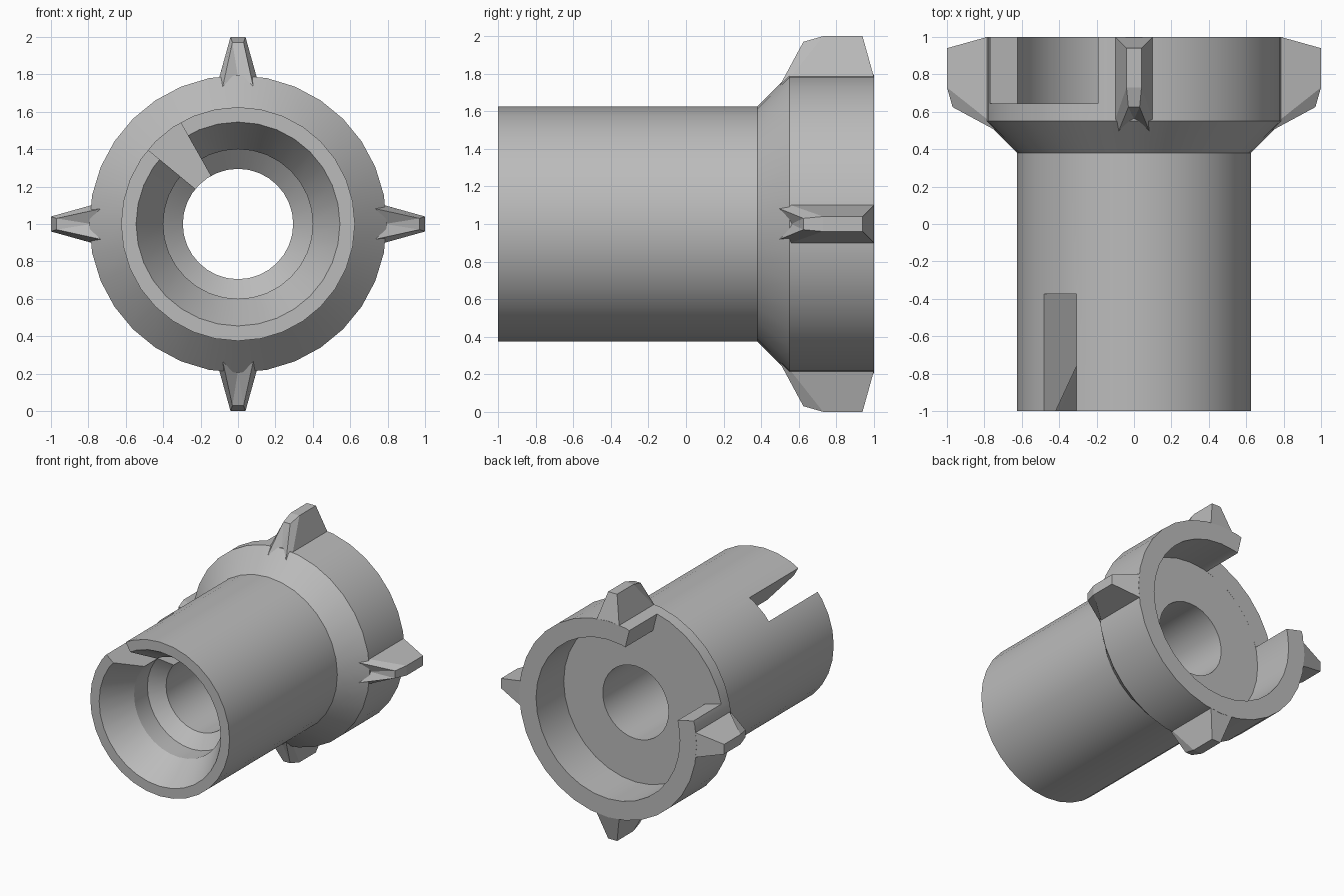
import bpy, bmesh, math
from mathutils import Matrix, Vector

cube = bpy.data.objects.get("Cube")
if cube:
    bpy.data.objects.remove(cube, do_unlink=True)

SEGMENTS = 32
AXIS = Matrix.Translation((0, 0, 1))

grey = bpy.data.materials.new("plain grey")
grey.use_nodes = True
grey.diffuse_color = (0.5, 0.5, 0.5, 1)
grey.node_tree.nodes["Principled BSDF"].inputs["Base Color"].default_value = (0.5, 0.5, 0.5, 1)


def make_object(name, bm):
    bmesh.ops.recalc_face_normals(bm, faces=bm.faces[:])
    mesh = bpy.data.meshes.new(name)
    bm.to_mesh(mesh)
    bm.free()
    mesh.materials.append(grey)
    obj = bpy.data.objects.new(name, mesh)
    bpy.context.collection.objects.link(obj)
    obj.matrix_world = AXIS
    return obj


def activate(obj):
    bpy.ops.object.select_all(action='DESELECT')
    obj.select_set(True)
    bpy.context.view_layer.objects.active = obj


def polar(radius, angle, y):
    return Vector((radius * math.cos(angle), y, radius * math.sin(angle)))


def revolve(name, profile):
    """Closed (radius, y) profile turned around the y axis."""
    bm = bmesh.new()
    rings = [[bm.verts.new(polar(r, math.tau * i / SEGMENTS, y)) for r, y in profile]
             for i in range(SEGMENTS)]
    n = len(profile)
    for i in range(SEGMENTS):
        a, b = rings[i], rings[(i + 1) % SEGMENTS]
        for j in range(n):
            k = (j + 1) % n
            bm.faces.new((a[j], a[k], b[k], b[j]))
    return make_object(name, bm)


def cut_wedge(target, start, end, y0, y1):
    """Remove a radial sector between two angles in degrees."""
    bm = bmesh.new()
    corners = [(0, 0), (1.3, math.radians(start)), (1.3, math.radians(end))]
    front, back = [[bm.verts.new(polar(r, a, y)) for r, a in corners] for y in (y0, y1)]
    bm.faces.new(front)
    bm.faces.new(back)
    for i in range(3):
        k = (i + 1) % 3
        bm.faces.new((front[i], front[k], back[k], back[i]))
    cutter = make_object("wedge_cutter", bm)
    cutter.hide_render = True
    bpy.context.view_layer.update()
    mod = target.modifiers.new("wedge", 'BOOLEAN')
    mod.operation = 'DIFFERENCE'
    mod.solver = 'EXACT'
    mod.object = cutter
    activate(target)
    bpy.ops.object.modifier_apply(modifier=mod.name)
    bpy.data.objects.remove(cutter, do_unlink=True)


# Hollow tube with flared collar, stepped mouth and rear recess
body = revolve("flanged_tube", [
    (0.625, -1), (0.625, 0.38), (0.795, 0.55), (0.795, 1),
    (0.645, 1), (0.645, 0.645), (0.295, 0.645),
    (0.295, -0.5), (0.4, -0.59), (0.4, -0.76), (0.545, -1)])

# Front slot and rear notch
cut_wedge(body, 119.5, 140.5, -1.2, -0.375)
cut_wedge(body, 104, 166, 0.6455, 1.2)
activate(body)
bpy.ops.object.shade_smooth_by_angle(angle=math.radians(30))

# Tapered lugs around the collar, with a forked front foot
BASE = [(0.1, 1, 0.785), (0.1, 0.56, 0.785), (0.085, 0.49, 0.72)]
TOP = [(0.04, 0.94, 1), (0.04, 0.73, 1), (0.03, 0.625, 0.97)]


def lug(name, angle):
    bm = bmesh.new()

    def row(points, side):
        return [bm.verts.new((side * x, y, r)) for x, y, r in points]

    bl, br, tl, tr = row(BASE, -1), row(BASE, 1), row(TOP, -1), row(TOP, 1)
    fork = bm.verts.new((0, 0.56, 0.785))
    for i in range(2):
        for a, b in ((bl, tl), (tl, tr), (tr, br)):
            bm.faces.new((a[i], a[i + 1], b[i + 1], b[i]))
    bm.faces.new((bl[0], tl[0], tr[0], br[0]))
    for a, b in ((bl, tl), (tl, tr), (tr, br)):
        bm.faces.new((a[2], b[2], fork))
    bm.faces.new((bl[0], br[0], br[1], fork, bl[1]))
    bm.faces.new((bl[1], fork, bl[2]))
    bm.faces.new((br[1], br[2], fork))
    bmesh.ops.rotate(bm, verts=bm.verts[:], cent=(0, 0, 0),
                     matrix=Matrix.Rotation(math.radians(angle), 3, 'Y'))
    return make_object(name, bm)


for i, side in enumerate(("top", "left", "bottom", "right")):
    lug(side + "_lug", 90 * i)
